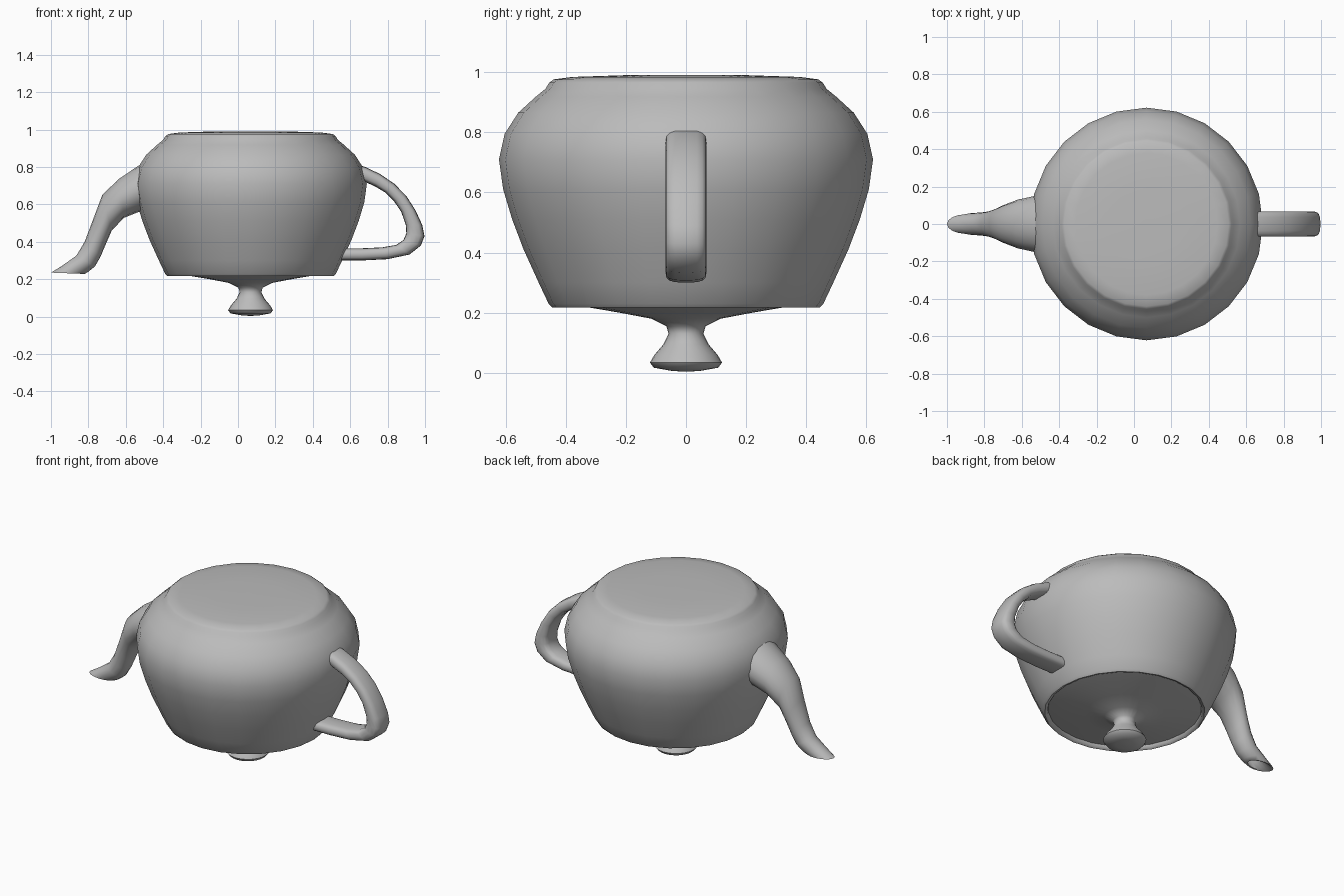
import bpy, bmesh
from math import sin, cos, pi, radians, copysign

cube = bpy.data.objects.get("Cube")
if cube:
    bpy.data.objects.remove(cube, do_unlink=True)

AXIS_X = 0.067

grey = bpy.data.materials.new("glazed grey")
grey.use_nodes = True
grey.diffuse_color = (0.5, 0.5, 0.5, 1)
grey.node_tree.nodes["Principled BSDF"].inputs["Base Color"].default_value = (0.5, 0.5, 0.5, 1)


def skin(name, rings, caps=(True, True), sharp=60):
    """Bridge a list of equal-length point rings into a smooth tube."""
    bm = bmesh.new()
    loops = [[bm.verts.new(p) for p in ring] for ring in rings]
    n = len(loops[0])
    for a, b in zip(loops, loops[1:]):
        for i in range(n):
            j = (i + 1) % n
            bm.faces.new((a[i], a[j], b[j], b[i]))
    for loop, wanted in zip((loops[0], loops[-1]), caps):
        if wanted:
            bm.faces.new(loop)
    bmesh.ops.recalc_face_normals(bm, faces=bm.faces)
    mesh = bpy.data.meshes.new(name)
    bm.to_mesh(mesh)
    bm.free()
    mesh.materials.append(grey)
    obj = bpy.data.objects.new(name, mesh)
    bpy.context.collection.objects.link(obj)
    bpy.ops.object.select_all(action='DESELECT')
    obj.select_set(True)
    bpy.context.view_layer.objects.active = obj
    bpy.ops.object.shade_smooth_by_angle(angle=radians(sharp))
    return obj


def lathe(name, profile, sides=24):
    """Revolve (radius, height) pairs about the pot's axis."""
    rings = [[(AXIS_X + r * cos(2 * pi * i / sides), r * sin(2 * pi * i / sides), z)
              for i in range(sides)] for r, z in profile]
    return skin(name, rings)


def section(upper, lower, width, sides, power=1.0):
    """Oval ring spanning two outline points in the xz plane."""
    ring = []
    for i in range(sides):
        a = 2 * pi * i / sides
        c, s = (copysign(abs(f) ** power, f) for f in (cos(a), sin(a)))
        ring.append(((upper[0] * (1 + c) + lower[0] * (1 - c)) / 2, width * s,
                     (upper[1] * (1 + c) + lower[1] * (1 - c)) / 2))
    return ring


# Upturned pot body, from the inner rim up to the flat base
lathe("body", [
    (0.425, 0.245), (0.43, 0.222), (0.445, 0.217), (0.457, 0.23), (0.49, 0.30),
    (0.54, 0.41), (0.578, 0.51), (0.608, 0.61), (0.622, 0.71), (0.603, 0.795),
    (0.558, 0.865), (0.50, 0.918), (0.467, 0.945), (0.455, 0.965), (0.44, 0.976),
    (0.38, 0.984), (0.20, 0.99), (0.02, 0.99)])

# Lid with its knob, hanging below the rim
lathe("lid", [
    (0.43, 0.24), (0.35, 0.222), (0.22, 0.20), (0.115, 0.18), (0.065, 0.155),
    (0.058, 0.13), (0.075, 0.095), (0.105, 0.06), (0.12, 0.034), (0.107, 0.017),
    (0.05, 0.007), (0.01, 0.004)])

# Spout: upper outline, lower outline, half width; the last rings line the mouth
spout = [
    ((-0.42, 0.86), (-0.42, 0.57), 0.165),
    ((-0.53, 0.808), (-0.53, 0.56), 0.15),
    ((-0.634, 0.738), (-0.61, 0.528), 0.13),
    ((-0.725, 0.652), (-0.675, 0.46), 0.10),
    ((-0.773, 0.524), (-0.71, 0.38), 0.08),
    ((-0.82, 0.40), (-0.735, 0.32), 0.067),
    ((-0.864, 0.326), (-0.765, 0.268), 0.062),
    ((-0.94, 0.272), (-0.80, 0.24), 0.058),
    ((-1.00, 0.235), (-0.82, 0.228), 0.05),
    ((-0.985, 0.235), (-0.83, 0.231), 0.042),
    ((-0.92, 0.272), (-0.81, 0.25), 0.042),
    ((-0.85, 0.326), (-0.785, 0.285), 0.04)]
skin("spout", [section(u, l, w, 16) for u, l, w in spout])

# Handle: outer outline against inner outline, squarish oval section
handle = [
    ((0.58, 0.83), (0.58, 0.75)), ((0.68, 0.80), (0.68, 0.72)),
    ((0.76, 0.762), (0.735, 0.695)), ((0.836, 0.71), (0.785, 0.665)),
    ((0.90, 0.645), (0.833, 0.618)), ((0.948, 0.57), (0.872, 0.562)),
    ((0.985, 0.49), (0.897, 0.49)), ((0.997, 0.43), (0.90, 0.445)),
    ((0.978, 0.38), (0.885, 0.41)), ((0.917, 0.332), (0.845, 0.383)),
    ((0.80, 0.307), (0.77, 0.37)), ((0.66, 0.30), (0.66, 0.365)),
    ((0.50, 0.30), (0.50, 0.365))]
skin("handle", [section(o, i, 0.068, 16, 0.65) for o, i in handle])
